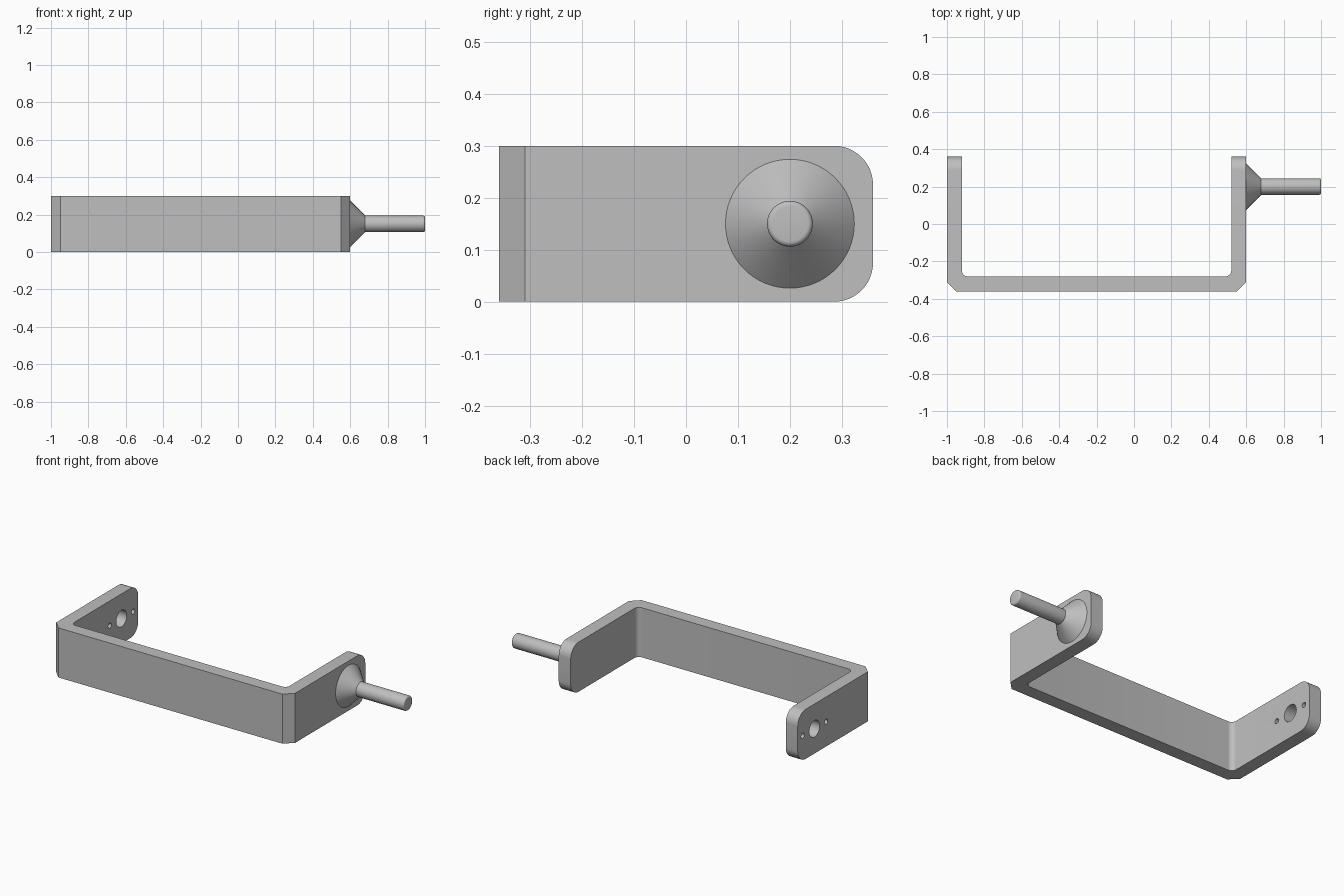
import bpy, bmesh, math
from mathutils import Matrix, Vector

cube = bpy.data.objects.get("Cube")
if cube:
    bpy.data.objects.remove(cube)

LEFT, RIGHT, FRONT, BACK = -1.0, 0.6, -0.36, 0.36
HEIGHT, THICK, CHAMFER, FILLET, END_RADIUS = 0.3, 0.08, 0.05, 0.03, 0.075
PIVOT_Y, PIVOT_Z = 0.2, 0.15

grey = bpy.data.materials.new("plain_grey")
grey.use_nodes = True
grey.diffuse_color = (0.52, 0.52, 0.52, 1)
grey.node_tree.nodes["Principled BSDF"].inputs["Base Color"].default_value = grey.diffuse_color


def finish(bm, name):
    bmesh.ops.recalc_face_normals(bm, faces=bm.faces)
    mesh = bpy.data.meshes.new(name)
    bm.to_mesh(mesh)
    bm.free()
    mesh.materials.append(grey)
    obj = bpy.data.objects.new(name, mesh)
    bpy.context.collection.objects.link(obj)
    return obj


def smooth(obj):
    bpy.ops.object.select_all(action='DESELECT')
    obj.select_set(True)
    bpy.context.view_layer.objects.active = obj
    bpy.ops.object.shade_smooth_by_angle(angle=math.radians(30))


def turned(name, profile, y=PIVOT_Y, segments=64):
    """Closed solid turned around an axis along x; profile is (x, radius)."""
    bm = bmesh.new()
    rings = []
    for x, r in profile:
        rings.append([bm.verts.new((x, y + r * math.cos(a), PIVOT_Z + r * math.sin(a)))
                      for a in (math.tau * i / segments for i in range(segments))])
    for a, b in zip(rings, rings[1:]):
        for i in range(segments):
            j = (i + 1) % segments
            bm.faces.new((a[i], a[j], b[j], b[i]))
    bm.faces.new(rings[0])
    bm.faces.new(rings[-1])
    return finish(bm, name)


# U-shaped bracket: plan outline with chamfered outer corners, extruded upward
outline = [(LEFT, BACK), (LEFT, FRONT + CHAMFER), (LEFT + CHAMFER, FRONT),
           (RIGHT - CHAMFER, FRONT), (RIGHT, FRONT + CHAMFER), (RIGHT, BACK),
           (RIGHT - THICK, BACK), (RIGHT - THICK, FRONT + THICK),
           (LEFT + THICK, FRONT + THICK), (LEFT + THICK, BACK)]
bm = bmesh.new()
base = bm.faces.new([bm.verts.new((x, y, 0)) for x, y in outline])
top = bmesh.ops.extrude_face_region(bm, geom=[base])["geom"]
bmesh.ops.translate(bm, verts=[g for g in top if isinstance(g, bmesh.types.BMVert)],
                    vec=(0, 0, HEIGHT))


def round_edges(pick, radius, segments):
    edges = [e for e in bm.edges if pick(e.verts[0].co, e.verts[1].co)]
    bmesh.ops.bevel(bm, geom=edges, offset=radius, segments=segments,
                    profile=0.5, affect='EDGES')


# Inner bend fillets, then rounded free ends of both arms
round_edges(lambda a, b: abs(a.z - b.z) > 0.1 and abs(a.y - FRONT - THICK) < 1e-4, FILLET, 8)
round_edges(lambda a, b: abs(a.z - b.z) < 1e-4 and min(a.y, b.y) > BACK - 1e-4, END_RADIUS, 12)
bracket = finish(bm, "bracket")

# Pivot hole and two screw holes through the left-hand arm
for name, offset, radius in (("pivot_hole", 0, 0.05), ("screw_hole_front", -0.112, 0.015),
                             ("screw_hole_back", 0.112, 0.015)):
    cutter = turned(name + "_cutter", [(LEFT - 0.05, radius), (LEFT + THICK + 0.05, radius)],
                    PIVOT_Y + offset, 40)
    cutter.hide_render = True
    cutter.hide_viewport = True
    cutter.display_type = 'WIRE'
    cut = bracket.modifiers.new(name, 'BOOLEAN')
    cut.operation = 'DIFFERENCE'
    cut.solver = 'EXACT'
    cut.object = cutter

# Bake the cuts and drop the cutters
bpy.context.view_layer.update()
cut_mesh = bpy.data.meshes.new_from_object(
    bracket.evaluated_get(bpy.context.evaluated_depsgraph_get()))
bracket.modifiers.clear()
bracket.data = cut_mesh
for obj in [o for o in bpy.data.objects if o.name.endswith("_cutter")]:
    bpy.data.objects.remove(obj)
smooth(bracket)

# Conical boss on the right-hand arm
smooth(turned("conical_boss", [(RIGHT - 0.01, 0.124), (RIGHT, 0.124), (RIGHT + 0.08, 0.044)]))

# Crank shaft with a softly rounded tip
SHAFT, TIP = 0.044, 0.01
tip = [(1 - TIP + TIP * math.sin(a), SHAFT - TIP + TIP * math.cos(a))
       for a in (math.pi / 2 * i / 5 for i in range(6))]
smooth(turned("shaft", [(RIGHT + 0.06, SHAFT)] + tip))
